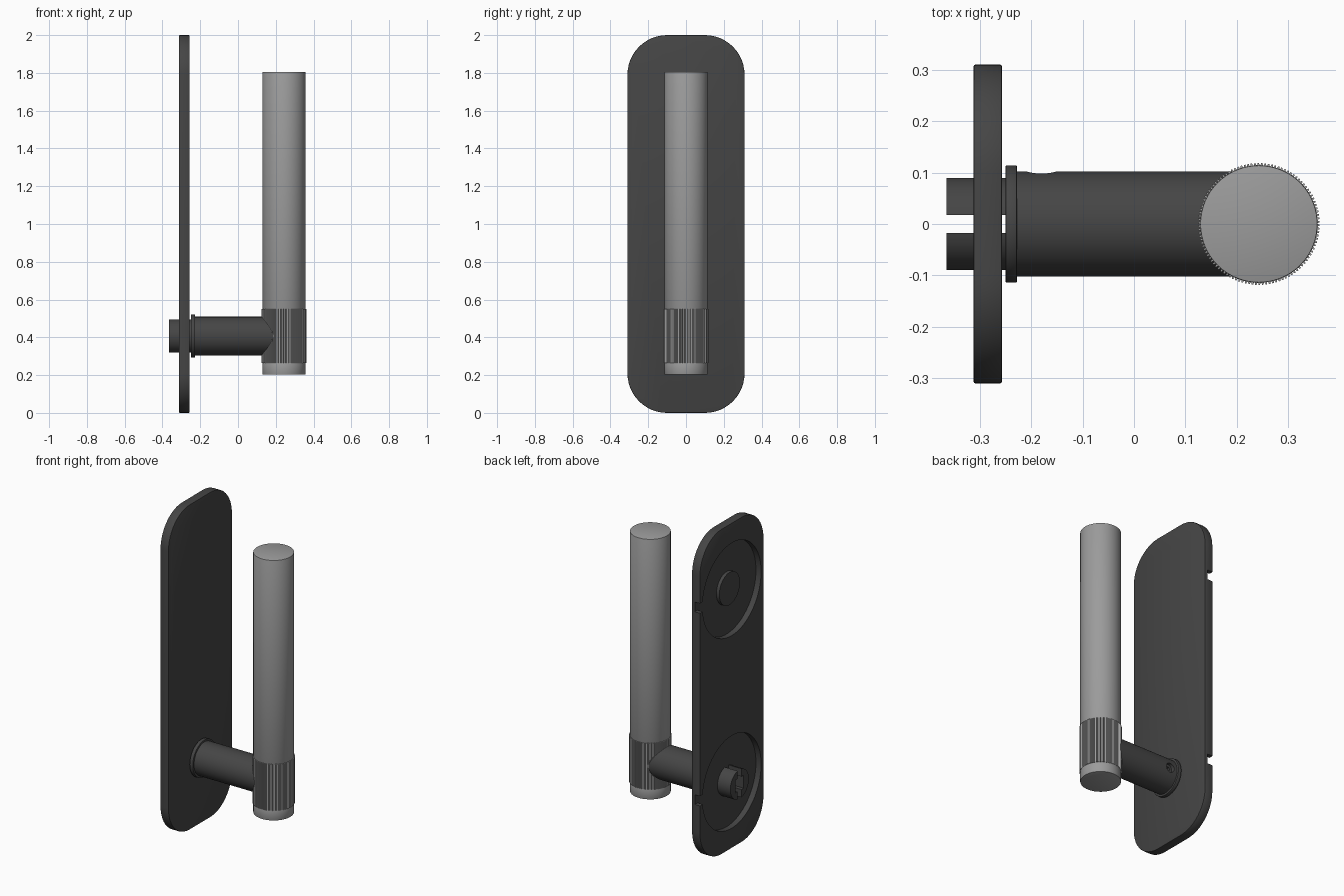
import bpy, bmesh, math
from mathutils import Matrix

if "Cube" in bpy.data.objects:
    bpy.data.objects.remove(bpy.data.objects["Cube"])


def material(name, v):
    m = bpy.data.materials.new(name)
    m.diffuse_color = (v, v, v, 1)
    m.use_nodes = True
    m.node_tree.nodes["Principled BSDF"].inputs["Base Color"].default_value = m.diffuse_color
    return m


DARK = material("dark grey metal", 0.06)
LIGHT = material("mid grey metal", 0.33)
AXIS_Z = 0.407      # height of the lever axis
GRIP_X = 0.243      # centre of the upright grip


def prism(name, points, start, length, axis, mat, bevel=0.0):
    """Extrude a closed 2D profile along x, y or z."""
    place = {"x": lambda a, b, t: (t, a, b),
             "y": lambda a, b, t: (a, t, b),
             "z": lambda a, b, t: (a, b, t)}[axis]
    bm = bmesh.new()
    low = [bm.verts.new(place(a, b, start)) for a, b in points]
    high = [bm.verts.new(place(a, b, start + length)) for a, b in points]
    n = len(points)
    caps = [bm.faces.new(low), bm.faces.new(high)]
    for i in range(n):
        j = (i + 1) % n
        bm.faces.new((low[i], low[j], high[j], high[i]))
    bmesh.ops.recalc_face_normals(bm, faces=bm.faces)
    if bevel:
        rim = list({e for f in caps for e in f.edges})
        bmesh.ops.bevel(bm, geom=rim, offset=bevel, segments=2,
                        profile=0.5, affect='EDGES')
    me = bpy.data.meshes.new(name)
    bm.to_mesh(me)
    bm.free()
    ob = bpy.data.objects.new(name, me)
    bpy.context.collection.objects.link(ob)
    me.materials.append(mat)
    return ob


def circle(r, a=0.0, b=0.0, n=64):
    return [(a + r * math.cos(2 * math.pi * i / n),
             b + r * math.sin(2 * math.pi * i / n)) for i in range(n)]


def rect(a0, a1, b0, b1):
    return [(a0, b0), (a1, b0), (a1, b1), (a0, b1)]


def rounded_rect(hw, h, r, n=12):
    pts = []
    for k, (ca, cb) in enumerate([(hw - r, h - r), (r - hw, h - r),
                                  (r - hw, r), (hw - r, r)]):
        for i in range(n + 1):
            t = math.pi / 2 * (k + i / n)
            pts.append((ca + r * math.cos(t), cb + r * math.sin(t)))
    return pts


def cut(target, cutters):
    """Subtract the cutters, apply the result and remove them."""
    for c in cutters:
        c.hide_render = True
        m = target.modifiers.new("cut", 'BOOLEAN')
        m.operation, m.solver, m.object = 'DIFFERENCE', 'EXACT', c
        bpy.context.view_layer.objects.active = target
        bpy.ops.object.modifier_apply(modifier=m.name)
        bpy.data.objects.remove(c)


def smooth(ob, angle=30):
    bpy.ops.object.select_all(action='DESELECT')
    ob.select_set(True)
    bpy.context.view_layer.objects.active = ob
    bpy.ops.object.shade_smooth_by_angle(angle=math.radians(angle))


# Back plate with two round pockets and their side notches
plate = prism("back_plate", rounded_rect(0.31, 2.0, 0.21), -0.312, 0.055, "x", DARK, 0.003)
cutters = []
for z in (AXIS_Z, 2 - AXIS_Z):
    cutters.append(prism("pocket_cutter", circle(0.285, 0, z, 96), -0.35, 0.073, "x", DARK))
    cutters.append(prism("notch_cutter", rect(0.2, 0.4, z - 0.03, z + 0.03), -0.35, 0.073, "x", DARK))
cut(plate, cutters)
smooth(plate)

# Raised disc in the upper pocket
smooth(prism("pocket_disc", circle(0.1, 0, 2 - AXIS_Z), -0.297, 0.025, "x", DARK))

# Slotted boss with a square socket, through the plate
boss = prism("slotted_boss", circle(0.09, 0, AXIS_Z), -0.365, 0.117, "x", DARK)
cut(boss, [
    prism("slot_cutter", rect(-0.018, 0.018, AXIS_Z - 0.2, AXIS_Z + 0.2), -0.4, 0.15, "x", DARK),
    prism("socket_cutter", rect(-0.04, 0.04, AXIS_Z - 0.04, AXIS_Z + 0.04), -0.4, 0.13, "x", DARK)])
smooth(boss)

# Collar and horizontal lever arm with a screw hole at the back
smooth(prism("collar", circle(0.114, 0, AXIS_Z), -0.25, 0.022, "x", DARK, 0.002))
arm = prism("lever_arm", circle(0.102, 0, AXIS_Z, 96), -0.235, GRIP_X + 0.235, "x", DARK)
cut(arm, [prism("screw_hole_cutter", circle(0.028, -0.18, AXIS_Z, 32), 0.06, 0.1, "y", DARK)])
smooth(arm)
screw = prism("set_screw", circle(0.027, -0.18, AXIS_Z, 32), 0.055, 0.025, "y", DARK)
cut(screw, [prism("hex_cutter", circle(0.014, -0.18, AXIS_Z, 6), 0.065, 0.05, "y", DARK)])
smooth(screw)

# Upright grip in two lengths, with a knurled band between them
for name, z0, z1 in (("grip_upper", 0.545, 1.805), ("grip_lower", 0.203, 0.27)):
    smooth(prism(name, circle(0.114, GRIP_X, 0, 96), z0, z1 - z0, "z", LIGHT, 0.002))

TEETH = 110
teeth = []
for i in range(TEETH):
    for frac, r in ((0.0, 0.1145), (0.3, 0.1145), (0.45, 0.1185), (0.85, 0.1185)):
        t = 2 * math.pi * (i + frac) / TEETH
        teeth.append((GRIP_X + r * math.cos(t), r * math.sin(t)))
prism("knurled_band", teeth, 0.265, 0.285, "z", LIGHT)
